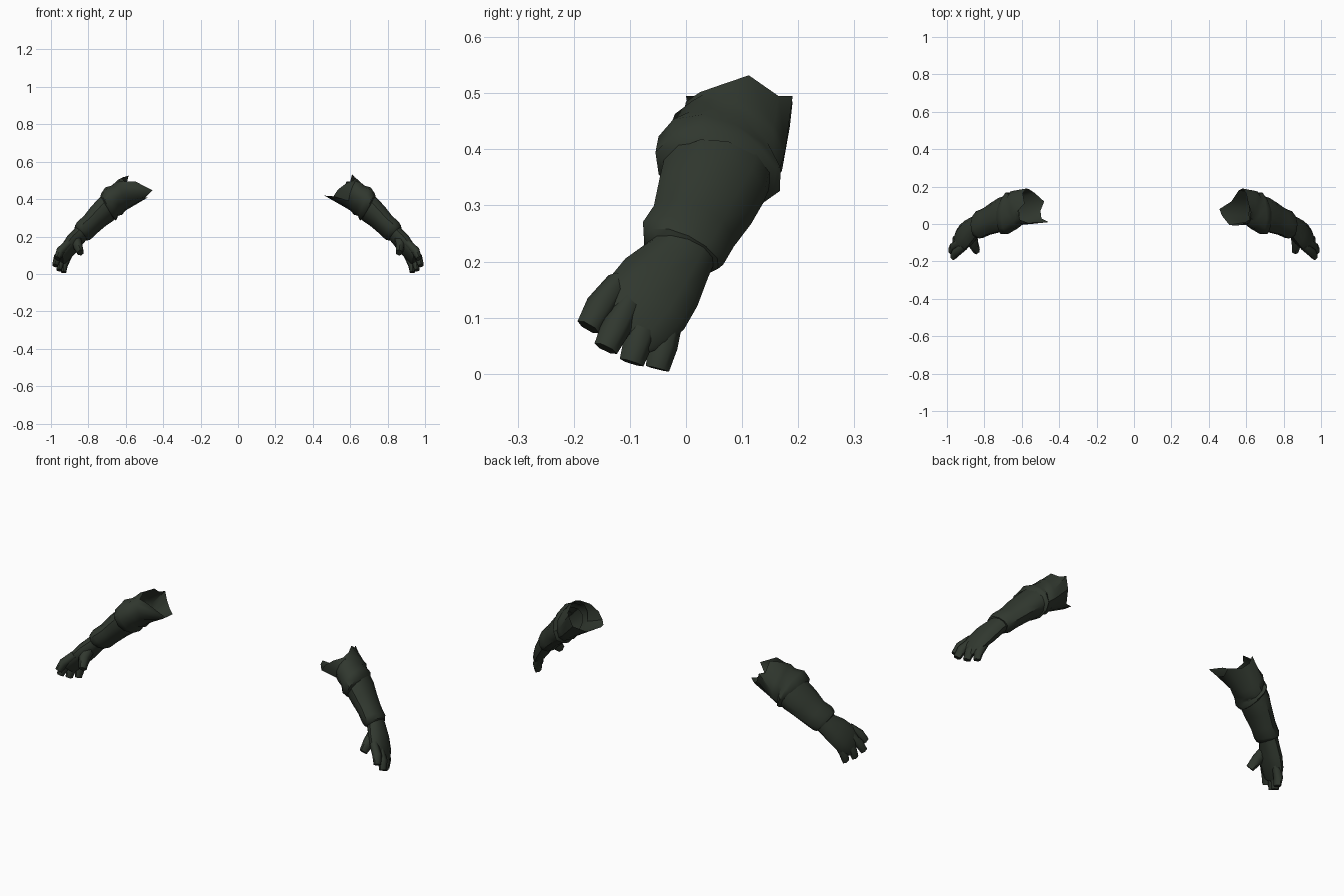
import bpy, bmesh, math
from mathutils import Vector

cube = bpy.data.objects.get("Cube")
if cube:
    bpy.data.objects.remove(cube, do_unlink=True)

cloth = bpy.data.materials.new("dark green cloth")
cloth.use_nodes = True
COLOUR = (0.03, 0.039, 0.028, 1)
cloth.diffuse_color = COLOUR
cloth.node_tree.nodes["Principled BSDF"].inputs["Base Color"].default_value = COLOUR

ACROSS = Vector((0, -0.88, 0.47))  # thumb-side direction of the arm


def tube(name, rings, side, sides=12, edge=None, caps=(False, False),
         wrinkle=0.0, slant=0.0, angle=40):
    """Loft oval rings (x, y, z, width radius, thickness radius).
    slant slides the outer side along the path; edge adds a free-form last ring."""
    bm = bmesh.new()
    centres = [Vector(r[:3]) for r in rings]
    rows = []
    for i, (c, r) in enumerate(zip(centres, rings)):
        along = (centres[min(i + 1, len(rings) - 1)] - centres[max(i - 1, 0)]).normalized()
        # keep the frame the same whether the path runs up or down the arm
        down = along if along.z < 0 else -along
        wide = (ACROSS - down * ACROSS.dot(down)).normalized()
        thick = down.cross(wide)
        row = []
        for k in range(sides):
            a = math.tau * k / sides
            swell = 1 + wrinkle * math.sin(3 * a + 2.1 * i)
            p = c + (wide * math.cos(a) * r[3] + thick * math.sin(a) * r[4]) * swell
            p += down * slant * math.sin(a)
            row.append(bm.verts.new((p.x * side, p.y, p.z)))
        rows.append(row)
    if edge:
        rows.append([bm.verts.new((x * side, y, z)) for x, y, z in edge])
    for a, b in zip(rows, rows[1:]):
        for k in range(sides):
            n = (k + 1) % sides
            bm.faces.new((a[k], a[n], b[n], b[k]))
    for use, row in zip(caps, (rows[0], rows[-1])):
        if use:
            bm.faces.new(row)
    bmesh.ops.recalc_face_normals(bm, faces=bm.faces[:])
    mesh = bpy.data.meshes.new(name)
    bm.to_mesh(mesh)
    bm.free()
    mesh.materials.append(cloth)
    ob = bpy.data.objects.new(name, mesh)
    bpy.context.collection.objects.link(ob)
    bpy.ops.object.select_all(action="DESELECT")
    ob.select_set(True)
    bpy.context.view_layer.objects.active = ob
    bpy.ops.object.shade_smooth_by_angle(angle=math.radians(angle))


# Glove gauntlet, ending in a lip over the wrist
FOREARM = [(.66, .07, .39, .095, .066), (.7, .053, .35, .098, .067),
           (.745, .033, .308, .091, .06), (.79, .014, .263, .08, .054),
           (.825, -.004, .232, .081, .055), (.838, -.01, .218, .073, .048),
           (.842, -.011, .214, .058, .04)]
# Sleeve with two folds, running up to a torn edge
SLEEVE = [(.698, .053, .354, .097, .064), (.693, .054, .361, .112, .073),
          (.678, .056, .376, .119, .077), (.658, .065, .392, .106, .069),
          (.64, .074, .404, .108, .075), (.622, .085, .418, .1, .073)]
# Torn edge points, from the front round the inside to the back and outside
TORN_EDGE = {
    "left": [(.58, 0, .485), (.535, -.008, .452), (.51, -.005, .415), (.47, .045, .418),
             (.457, .08, .422), (.52, .12, .395), (.56, .18, .435), (.58, .19, .495),
             (.6, .165, .495), (.61, .112, .532), (.625, .065, .516), (.62, .025, .502)],
    "right": [(.55, 0, .495), (.457, .01, .447), (.495, .03, .41), (.5, .07, .4),
              (.48, .12, .41), (.53, .165, .41), (.56, .185, .44), (.575, .19, .485),
              (.595, .165, .485), (.585, .11, .526), (.62, .07, .515), (.61, .022, .495)],
}
HAND = [(.82, .003, .238, .06, .043), (.85, -.014, .203, .062, .041),
        (.885, -.044, .163, .077, .042), (.915, -.071, .124, .081, .036),
        (.937, -.094, .092, .072, .027), (.949, -.11, .07, .056, .015)]
# Finger base point, tip point and base thickness
FINGERS = {
    "index_finger": ((.908, -.12, .164), (.967, -.174, .083), .027),
    "middle_finger": ((.924, -.094, .136), (.979, -.143, .045), .027),
    "ring_finger": ((.92, -.063, .115), (.957, -.097, .02), .027),
    "little_finger": ((.905, -.025, .1), (.933, -.051, .009), .026),
}

for label, side, thumb_bend in (("left", 1, .025), ("right", -1, .045)):
    tube(label + "_gauntlet", FOREARM, side, wrinkle=.02)
    tube(label + "_sleeve", SLEEVE, side, edge=TORN_EDGE[label], wrinkle=.035, slant=.03)
    tube(label + "_hand", HAND, side, caps=(False, True))
    for name, (base, tip, r) in FINGERS.items():
        b, t = Vector(base), Vector(tip)
        knuckle = b.lerp(t, .6) + Vector((.008, 0, .005))
        tube(f"{label}_{name}",
             [(*b, r * .8, r * .8), (*knuckle, r, r * .85), (*t, r * .82, r * .62)],
             side, sides=6, caps=(True, True), angle=65)
    tube(label + "_thumb", [(.865, -.062, .18, .03, .03),
                            (.88 - thumb_bend / 2, -.108, .153, .032, .027),
                            (.886 - thumb_bend, -.145, .114, .023, .019)],
         side, sides=6, caps=(True, True), angle=65)
